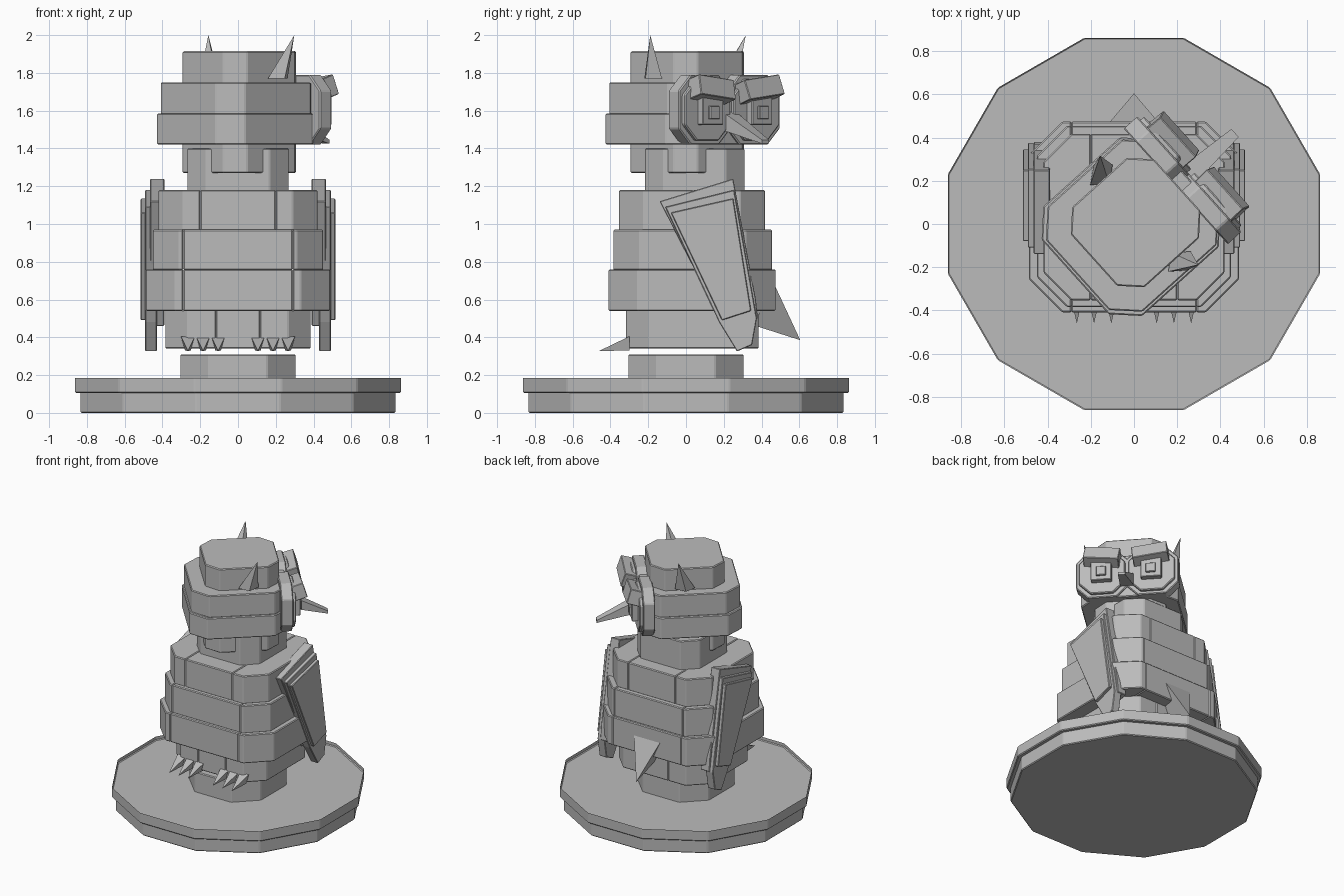
import bpy, bmesh, math
from mathutils import Matrix, Vector

if "Cube" in bpy.data.objects:
    bpy.data.objects.remove(bpy.data.objects["Cube"])

grey = bpy.data.materials.new("stone_grey")
grey.use_nodes = True
COLOUR = (0.5, 0.5, 0.5, 1)
grey.diffuse_color = COLOUR
grey.node_tree.nodes["Principled BSDF"].inputs["Base Color"].default_value = COLOUR

# The head is turned: its own x axis points out of the face
HEAD = Matrix.Rotation(math.radians(42), 4, 'Z')


def finish(name, bm, matrix=None, bevel=0.0):
    bmesh.ops.recalc_face_normals(bm, faces=bm.faces)
    if bevel:
        sharp = [e for e in bm.edges if e.calc_face_angle(0) > 0.3]
        bmesh.ops.bevel(bm, geom=sharp, offset=bevel, segments=1, affect='EDGES')
    if matrix:
        bm.transform(matrix)
    mesh = bpy.data.meshes.new(name)
    bm.to_mesh(mesh)
    bm.free()
    mesh.materials.append(grey)
    obj = bpy.data.objects.new(name, mesh)
    bpy.context.collection.objects.link(obj)
    return obj


def add_prism(bm, outline, low, high, axis='z'):
    """Extrude an outline along z, or along x for a (y, z) outline."""
    def place(p, h):
        return (p[0], p[1], h) if axis == 'z' else (h, p[0], p[1])
    rings = [[bm.verts.new(place(p, h)) for p in outline] for h in (low, high)]
    n = len(outline)
    bm.faces.new(rings[0])
    bm.faces.new(rings[1])
    for i in range(n):
        j = (i + 1) % n
        bm.faces.new((rings[0][i], rings[0][j], rings[1][j], rings[1][i]))


def chamfered(a0, a1, b0, b1, c):
    return [(a0 + c, b0), (a1 - c, b0), (a1, b0 + c), (a1, b1 - c),
            (a1 - c, b1), (a0 + c, b1), (a0, b1 - c), (a0, b0 + c)]


def prism(name, outline, low, high, axis='z', matrix=None, bevel=0.006):
    bm = bmesh.new()
    add_prism(bm, outline, low, high, axis)
    return finish(name, bm, matrix, bevel)


def spike(name, base, tip, matrix=None):
    bm = bmesh.new()
    ring = [bm.verts.new(p) for p in base]
    top = bm.verts.new(tip)
    bm.faces.new(ring)
    for i in range(len(ring)):
        bm.faces.new((ring[i], ring[(i + 1) % len(ring)], top))
    return finish(name, bm, matrix)


def box(name, size, matrix, bevel=0.004):
    bm = bmesh.new()
    bmesh.ops.create_cube(bm, size=1)
    bm.transform(Matrix.Diagonal((*size, 1)))
    return finish(name, bm, matrix, bevel)


# Twelve-sided plinth with a shallow recessed top
def dodecagon(apothem):
    r = apothem / math.cos(math.pi / 12)
    return [(r * math.cos(math.pi * (k + 0.5) / 6), r * math.sin(math.pi * (k + 0.5) / 6))
            for k in range(12)]


prism("plinth_foot", dodecagon(0.835), 0, 0.12)
bm = bmesh.new()
add_prism(bm, dodecagon(0.862), 0.105, 0.19)
top = max(bm.faces, key=lambda f: f.calc_center_median().z)
bmesh.ops.inset_region(bm, faces=[top], thickness=0.055)
bmesh.ops.translate(bm, verts=top.verts, vec=(0, 0, -0.035))
finish("plinth_rim", bm, bevel=0.006)
prism("perch", chamfered(-0.305, 0.305, -0.305, 0.305, 0.15), 0.14, 0.31)


# Stacked body tiers, each a centre block between two chamfered sides
def tier(name, half, y0, y1, z0, z1, c, groove):
    bm = bmesh.new()
    add_prism(bm, [(-groove, y0), (groove, y0), (groove, y1), (-groove, y1)], z0, z1)
    for s in (-1, 1):
        side = [(groove, y0), (half - c, y0), (half, y0 + c),
                (half, y1 - c), (half - c, y1), (groove, y1)]
        add_prism(bm, [(s * x, y) for x, y in side], z0, z1)
    return finish(name, bm, bevel=0.006)


tier("legs", 0.385, -0.317, 0.385, 0.34, 0.545, 0.12, 0.117)
tier("lower_body", 0.487, -0.41, 0.475, 0.54, 0.76, 0.155, 0.29)
tier("middle_body", 0.45, -0.385, 0.455, 0.755, 0.97, 0.14, 0.29)
tier("upper_body", 0.42, -0.354, 0.418, 0.965, 1.18, 0.13, 0.2)
prism("neck", chamfered(-0.268, 0.268, -0.217, 0.31, 0.1), 1.17, 1.40)

# Claws
for side in (-1, 1):
    for k in (-1, 0, 1):
        x = side * 0.185 + k * 0.08
        spike("claw", [(x - 0.037, -0.30, 0.405), (x + 0.037, -0.30, 0.405),
                       (x + 0.015, -0.30, 0.33), (x - 0.015, -0.30, 0.33)],
              (x, -0.46, 0.328))

# Tail
spike("tail", [(-0.14, 0.44, 0.74), (0.14, 0.44, 0.74), (0, 0.37, 0.46)], (0, 0.605, 0.385))

# Layered wings
COVERT = [(-0.14, 1.12), (0.25, 1.24), (0.37, 0.6), (0.38, 0.5), (0.2, 0.46)]
FEATHER = [(-0.11, 1.09), (0.255, 1.18), (0.375, 0.5), (0.35, 0.36), (0.27, 0.325), (0.175, 0.48)]
OUTER = [(-0.08, 1.06), (0.25, 1.135), (0.345, 0.54), (0.19, 0.49)]
for side in (-1, 1):
    name = "left" if side > 0 else "right"
    for part, outline, inner, outer in (("wing_covert", COVERT, 0.39, 0.465),
                                        ("wing_feather", FEATHER, 0.43, 0.492),
                                        ("wing_outer", OUTER, 0.47, 0.515)):
        prism(f"{name}_{part}", outline, side * inner, side * outer, 'x', bevel=0.004)

# Turned head tiers
prism("head_collar", chamfered(-0.25, 0.27, -0.25, 0.25, 0.09), 1.27, 1.43, matrix=HEAD)
prism("lower_head", chamfered(-0.367, 0.33, -0.342, 0.342, 0.11), 1.42, 1.585, matrix=HEAD)
prism("upper_head", chamfered(-0.353, 0.33, -0.328, 0.328, 0.11), 1.58, 1.75, matrix=HEAD)
prism("crown", chamfered(-0.25, 0.27, -0.25, 0.25, 0.09), 1.74, 1.915, matrix=HEAD)

# Face: a pair of layered discs, eyes, brows and ear tufts
for s in (-1, 1):
    name = "left" if s > 0 else "right"
    for part, margin, front in (("disc_back", 0, 0.345), ("disc_front", 0.022, 0.368)):
        outline = chamfered(-0.01 + margin, 0.36 - margin, 1.42 + margin, 1.79 - margin, 0.085)
        prism(f"{name}_{part}", [(s * y, z) for y, z in outline], 0.26, front, 'x', HEAD)
    box(f"{name}_eye", (0.1, 0.145, 0.15),
        HEAD @ Matrix.Translation((0.36, s * 0.175, 1.60)))
    box(f"{name}_pupil", (0.04, 0.07, 0.07),
        HEAD @ Matrix.Translation((0.405, s * 0.175, 1.59)))
    tilt = Matrix.Rotation(s * 0.12, 4, 'X') @ Matrix.Rotation(-0.3, 4, 'Y')
    box(f"{name}_brow", (0.11, 0.25, 0.11),
        HEAD @ Matrix.Translation((0.385, s * 0.17, 1.71)) @ tilt)
    spike(f"{name}_ear_tuft", [(0.04 + 0.07 * a, s * (0.27 + 0.055 * b), 1.77)
                               for a, b in ((1, 0), (0, 1), (-1, 0), (0, -1))],
          (0.095, s * 0.34, 2.0), HEAD)

# Beak: a blunt tapered block pointing out and down
bm = bmesh.new()
root = [bm.verts.new((0.33, y, z)) for y, z in ((-0.05, 1.5), (0.05, 1.5), (0.05, 1.6), (-0.05, 1.6))]
tip = [bm.verts.new((0.63, y, z)) for y, z in ((-0.025, 1.425), (0.025, 1.425), (0.025, 1.445), (-0.025, 1.445))]
bm.faces.new(root)
bm.faces.new(tip)
for i in range(4):
    j = (i + 1) % 4
    bm.faces.new((root[i], root[j], tip[j], tip[i]))
finish("beak", bm, HEAD)
